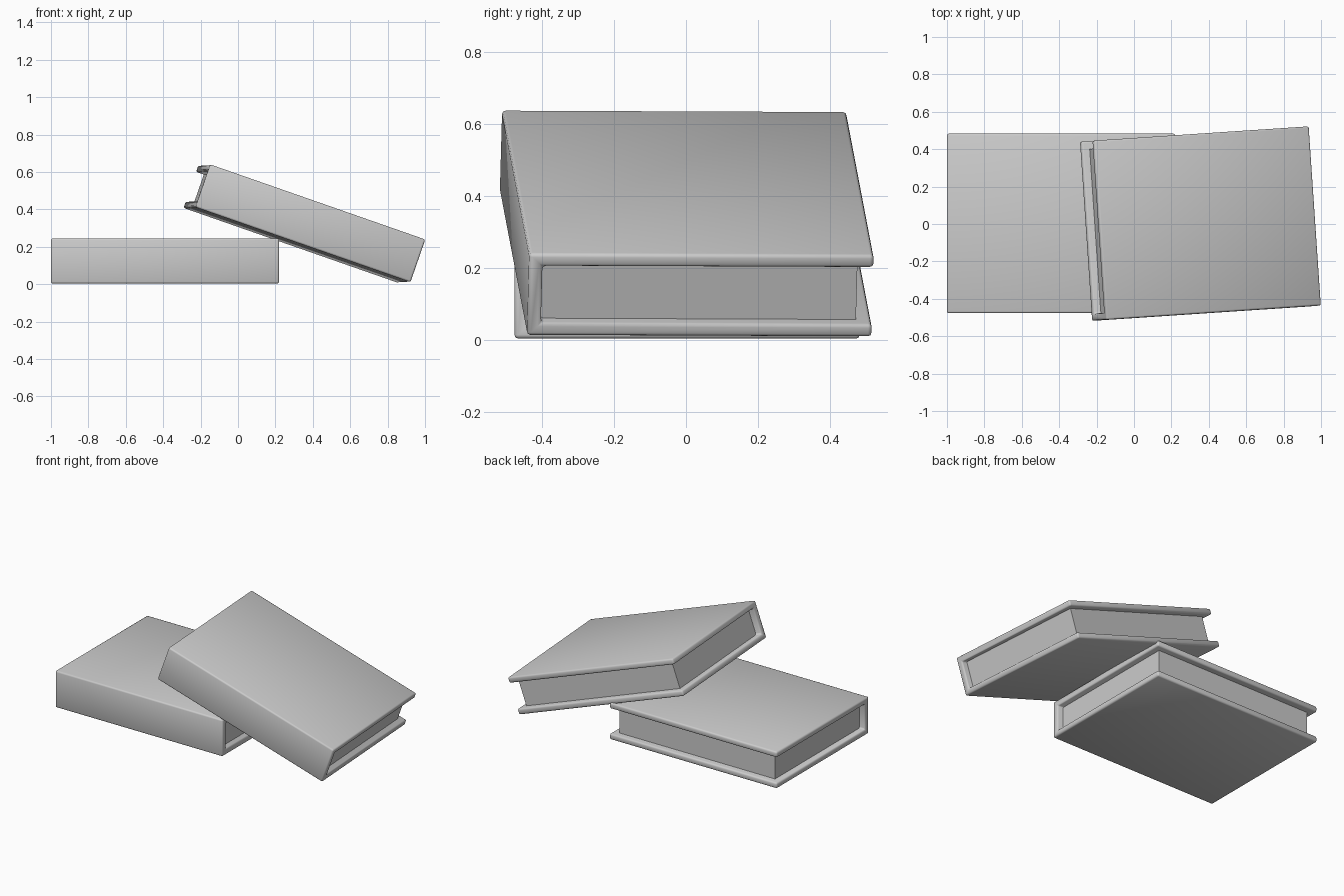
import bpy, bmesh, math
from mathutils import Matrix, Vector, Euler

LENGTH, DEPTH, THICK = 1.22, 0.96, 0.242
BOARD, INSET = 0.038, 0.042

if "Cube" in bpy.data.objects:
    bpy.data.objects.remove(bpy.data.objects["Cube"])

grey = bpy.data.materials.new("plain grey")
grey.use_nodes = True
grey.diffuse_color = (0.6, 0.6, 0.6, 1)
grey.node_tree.nodes["Principled BSDF"].inputs["Base Color"].default_value = (0.6, 0.6, 0.6, 1)


def extrude_profile(name, points, length):
    """Sweep a closed (y, z) profile along x, centred on the origin."""
    bm = bmesh.new()
    face = bm.faces.new([bm.verts.new((-length / 2, y, z)) for y, z in points])
    swept = bmesh.ops.extrude_face_region(bm, geom=[face])["geom"]
    verts = [v for v in swept if isinstance(v, bmesh.types.BMVert)]
    bmesh.ops.translate(bm, verts=verts, vec=(length, 0, 0))
    bmesh.ops.recalc_face_normals(bm, faces=bm.faces)
    mesh = bpy.data.meshes.new(name)
    bm.to_mesh(mesh)
    bm.free()
    mesh.materials.append(grey)
    obj = bpy.data.objects.new(name, mesh)
    bpy.context.collection.objects.link(obj)
    return obj


def make_book(name, location, rotation):
    d, t = DEPTH / 2, THICK / 2
    spine, board = -d + BOARD, t - BOARD
    # Cover: two boards joined by the spine on the front side
    cover = extrude_profile(name + "_cover", [
        (d, t), (-d, t), (-d, -t), (d, -t),
        (d, -board), (spine, -board), (spine, board), (d, board)], LENGTH)
    bevel = cover.modifiers.new("soft edges", "BEVEL")
    bevel.width = 0.01
    bevel.segments = 2
    bpy.ops.object.select_all(action="DESELECT")
    cover.select_set(True)
    bpy.context.view_layer.objects.active = cover
    bpy.ops.object.modifier_apply(modifier=bevel.name)
    bpy.ops.object.shade_smooth_by_angle(angle=math.radians(50))
    # Page block, set back from the three open edges
    fore, top, back = d - INSET, board + 0.003, spine - 0.003
    pages = extrude_profile(name + "_pages", [
        (fore, top), (back, top), (back, -top), (fore, -top)], LENGTH - 2 * INSET)
    for part in (cover, pages):
        part.location = location
        part.rotation_euler = Euler([math.radians(a) for a in rotation])


make_book("lower_book", (-0.39, 0.003, 0.124), (0, 0, 0))
make_book("leaning_book", (0.355, 0.002, 0.323), (-0.25, 19.2, 3.8))
